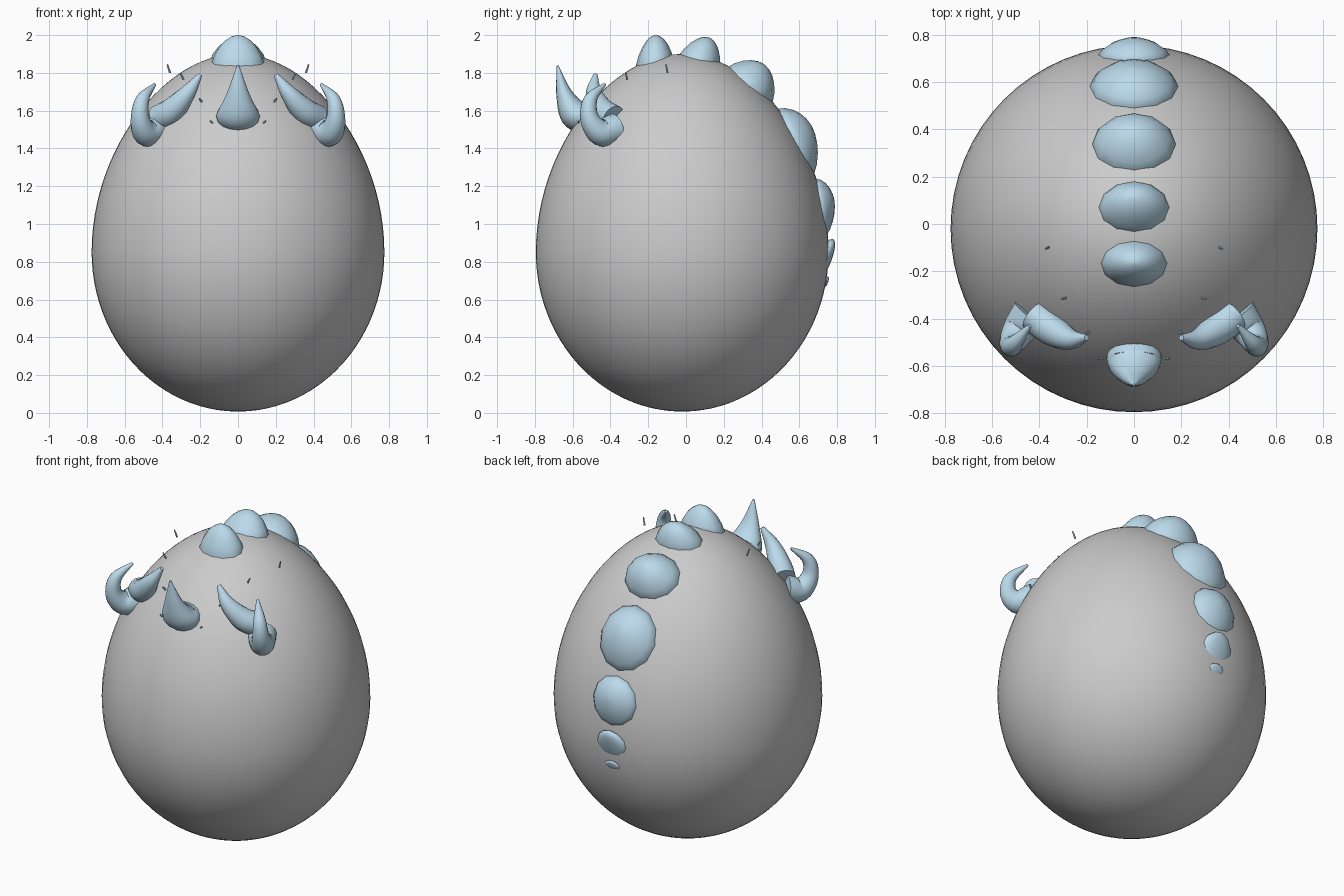
import bpy
import math
from mathutils import Vector

if "Cube" in bpy.data.objects:
    bpy.data.objects.remove(bpy.data.objects["Cube"])

blue = bpy.data.materials.new("pale_blue")
blue.diffuse_color = (0.50, 0.70, 0.83, 1)
blue.use_nodes = True
blue.node_tree.nodes["Principled BSDF"].inputs["Base Color"].default_value = blue.diffuse_color


def skin(name, rings, mat=None, mirror=False, angle=50):
    """Join equal rings of points into a closed smooth mesh."""
    n = len(rings[0])
    verts = [p for r in rings for p in r]
    faces = [(k * n + i, k * n + (i + 1) % n, (k + 1) * n + (i + 1) % n, (k + 1) * n + i)
             for k in range(len(rings) - 1) for i in range(n)]
    faces.append(tuple(reversed(range(n))))
    faces.append(tuple(range(len(verts) - n, len(verts))))
    me = bpy.data.meshes.new(name)
    me.from_pydata(verts, [], faces)
    ob = bpy.data.objects.new(name, me)
    bpy.context.collection.objects.link(ob)
    if mat:
        me.materials.append(mat)
    bpy.ops.object.select_all(action='DESELECT')
    ob.select_set(True)
    bpy.context.view_layer.objects.active = ob
    bpy.ops.object.mode_set(mode='EDIT')
    bpy.ops.mesh.select_all(action='SELECT')
    bpy.ops.mesh.normals_make_consistent(inside=False)
    bpy.ops.object.mode_set(mode='OBJECT')
    bpy.ops.object.shade_smooth_by_angle(angle=math.radians(angle))
    if mirror:
        ob.modifiers.new("mirror", 'MIRROR')
    return ob


def spline(pts, t):
    """Catmull-Rom value at t in 0..1 along a list of vectors."""
    n = len(pts) - 1
    i = min(int(t * n), n - 1)
    f = t * n - i
    b, c = pts[i], pts[i + 1]
    a = pts[i - 1] if i else b * 2 - c
    d = pts[i + 2] if i + 2 <= n else c * 2 - b
    return 0.5 * (2 * b + (c - a) * f + (2 * a - 5 * b + 4 * c - d) * f * f
                  + (3 * b - a - 3 * c + d) * f ** 3)


def horn(name, path, flat=1.0, mirror=False, steps=20, sides=16):
    """Tapering curved horn; each path point is x, y, z, radius."""
    pts = [Vector(p) for p in path]
    rings = []
    for k in range(steps + 1):
        t = k / steps
        p = spline(pts, t)
        d = (spline(pts, min(t + .01, 1)) - spline(pts, max(t - .01, 0))).to_3d().normalized()
        u = Vector((1, 0, 0))
        u = (u - d * u.dot(d)).normalized()
        v = d.cross(u)
        r = max(p.w, .003)
        rings.append([p.to_3d() + r * (u * math.cos(a) + v * flat * math.sin(a))
                      for a in (2 * math.pi * i / sides for i in range(sides))])
    return skin(name, rings, blue, mirror)


# Egg body
egg = []
for k in range(49):
    a = math.pi * (0.004 + 0.992 * k / 48)
    t = -math.cos(a)
    z = 0.85 + t * (1.05 if t > 0 else 0.843)
    r = 0.775 * math.sin(a) * (1 - 0.09 * t * t if t > 0 else 1)
    egg.append([(r * math.cos(b), r * math.sin(b) - 0.02, z)
                for b in (2 * math.pi * i / 64 for i in range(64))])
skin("egg_body", egg)

# Back ridge bumps: upper base (y, z), lower base (y, z), tip (y, z), half width
bumps = [
    ((-.265, 1.84), (-.065, 1.87), (-.165, 2.00), .14),
    ((-.04, 1.89), (.18, 1.84), (.115, 1.99), .15),
    ((.22, 1.83), (.46, 1.65), (.415, 1.845), .175),
    ((.49, 1.61), (.68, 1.27), (.665, 1.52), .185),
    ((.69, 1.24), (.745, .94), (.785, 1.13), .15),
    ((.75, .91), (.745, .75), (.79, .89), .10),
    ((.745, .72), (.742, .67), (.757, .71), .05),
]
dome = [(1, -.25), (1, 0), (.88, .3), (.67, .62), (.46, .82), (.24, .95), (.03, 1)]
for n, (a, b, t, w) in enumerate(bumps):
    A, B, T = (Vector((0, *q)) for q in (a, b, t))
    mid, half = (A + B) / 2, (B - A) / 2
    skin(f"ridge_bump_{n + 1}",
         [[mid + (T - mid) * h + r * (half * math.sin(g) + Vector((w * math.cos(g), 0, 0)))
           for g in (2 * math.pi * i / 12 for i in range(12))] for r, h in dome], blue)

# Brow horns
horn("centre_horn", [(0, -.52, 1.56, .11), (0, -.59, 1.585, .112),
                     (0, -.645, 1.69, .06), (0, -.68, 1.84, .006)], flat=.72)
horn("inner_horns", [(.42, -.385, 1.56, .07), (.35, -.445, 1.60, .068),
                     (.27, -.487, 1.69, .045), (.20, -.48, 1.79, .012)], mirror=True)
horn("outer_horns", [(.435, -.38, 1.50, .085), (.49, -.455, 1.485, .07),
                     (.518, -.51, 1.56, .05), (.505, -.505, 1.66, .036),
                     (.44, -.43, 1.74, .008)], mirror=True)

# Tiny bristles between the horns
for n, (p, q) in enumerate([((.36, -.098, 1.80), (.374, -.106, 1.845)),
                            ((.288, -.312, 1.765), (.306, -.318, 1.80)),
                            ((.19, -.455, 1.645), (.205, -.465, 1.665)),
                            ((.135, -.565, 1.535), (.147, -.572, 1.545))]):
    horn(f"bristles_{n + 1}", [(*p, .006), (*q, .004)], mirror=True, steps=1, sides=6)
